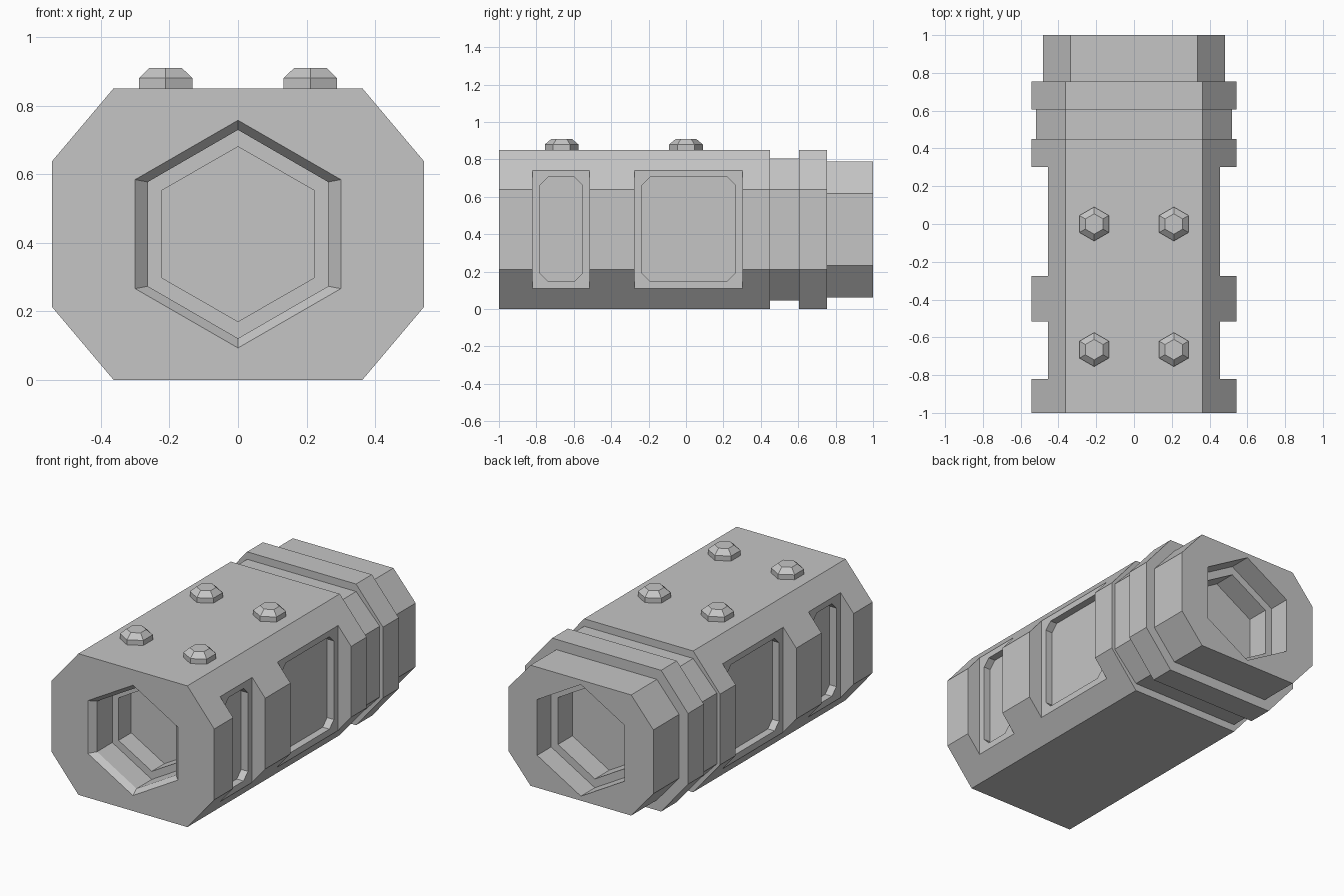
import bpy
import bmesh
from math import sin, cos, radians
from mathutils import Matrix

cube = bpy.data.objects.get("Cube")
if cube:
    bpy.data.objects.remove(cube, do_unlink=True)

MID = 0.425  # height of the long axis

grey = bpy.data.materials.new("light_grey")
grey.use_nodes = True
grey.diffuse_color = (0.56, 0.56, 0.56, 1)
grey.node_tree.nodes["Principled BSDF"].inputs["Base Color"].default_value = (0.56, 0.56, 0.56, 1)


def finish(name, bm):
    bmesh.ops.recalc_face_normals(bm, faces=bm.faces)
    mesh = bpy.data.meshes.new(name)
    bm.to_mesh(mesh)
    bm.free()
    mesh.materials.append(grey)
    obj = bpy.data.objects.new(name, mesh)
    bpy.context.collection.objects.link(obj)
    return obj


def loft(name, rings):
    """Join a list of point rings into a closed solid."""
    bm = bmesh.new()
    loops = [[bm.verts.new(p) for p in ring] for ring in rings]
    for a, b in zip(loops, loops[1:]):
        for i in range(len(a)):
            j = (i + 1) % len(a)
            bm.faces.new((a[i], a[j], b[j], b[i]))
    bm.faces.new(loops[0])
    bm.faces.new(loops[-1])
    return finish(name, bm)


def octagon(y, flat, half, height, shoulder):
    pts = [(flat, height), (half, shoulder), (half, -shoulder), (flat, -height)]
    pts += [(-x, -z) for x, z in pts]
    return [(x, y, MID + z) for x, z in pts]


def hexagon(y, half, height, shoulder):
    pts = [(0, height), (half, shoulder), (half, -shoulder)]
    pts += [(-x, -z) for x, z in pts]
    return [(x, y, MID + z) for x, z in pts]


def rounded_panel(x, y0, y1, z0, z1, c):
    return [(x, y, z) for y, z in (
        (y0 + c, z0), (y1 - c, z0), (y1, z0 + c), (y1, z1 - c),
        (y1 - c, z1), (y0 + c, z1), (y0, z1 - c), (y0, z0 + c))]


def cut(target, cutter):
    cutter.hide_render = True
    mod = target.modifiers.new("cut", "BOOLEAN")
    mod.operation = "DIFFERENCE"
    mod.solver = "EXACT"
    mod.object = cutter
    bpy.context.view_layer.objects.active = target
    bpy.ops.object.modifier_apply(modifier=mod.name)
    bpy.data.objects.remove(cutter, do_unlink=True)


# Octagonal body with a groove and a narrower rear collar
full = (0.363, 0.542, 0.425, 0.213)
groove = (0.363, 0.52, 0.38, 0.213)
collar = (0.335, 0.483, 0.363, 0.192)
sections = [(-1, 0.45, full), (0.45, 0.605, groove), (0.605, 0.755, full), (0.755, 1, collar)]
body = loft("body", [octagon(y, *shape) for y0, y1, shape in sections for y in (y0, y1)])

# Side pockets, each with a shallow corner-cut recess in its floor
for side in (-1, 1):
    for y0, y1 in ((-0.82, -0.515), (-0.275, 0.302)):
        bm = bmesh.new()
        size = Matrix.Diagonal((0.4, y1 - y0, 1.2, 1))
        place = Matrix.Translation((side * 0.655, (y0 + y1) / 2, MID))
        bmesh.ops.create_cube(bm, size=1, matrix=place @ size)
        cut(body, finish("pocket_cutter", bm))
        panel = (y0 + 0.04, y1 - 0.04, 0.148, 0.705, 0.042)
        cut(body, loft("recess_cutter", [rounded_panel(side * x, *panel) for x in (0.41, 0.6)]))

# Front bore: bevelled mouth, then a stepped hexagonal socket
cut(body, loft("front_bore_cutter", [
    hexagon(-1.035, 0.337, 0.36, 0.166),
    hexagon(-0.965, 0.263, 0.304, 0.152),
    hexagon(-0.82, 0.263, 0.304, 0.152),
    hexagon(-0.82, 0.221, 0.255, 0.128),
    hexagon(-0.70, 0.221, 0.255, 0.128)]))

# Rear bore: plain stepped hexagonal socket
cut(body, loft("rear_bore_cutter", [
    hexagon(1.1, 0.291, 0.336, 0.168),
    hexagon(0.867, 0.291, 0.336, 0.168),
    hexagon(0.867, 0.245, 0.283, 0.141),
    hexagon(0.73, 0.245, 0.283, 0.141)]))

# Hexagonal bolt heads on the top
for side, label in ((1, "left"), (-1, "right")):
    for y, place in ((-0.665, "front"), (0, "rear")):
        loft(f"{place}_{label}_bolt", [
            [(side * 0.211 + r * sin(radians(a)), y + r * cos(radians(a)), z) for a in range(0, 360, 60)]
            for r, z in ((0.09, 0.845), (0.09, 0.88), (0.054, 0.91))])
